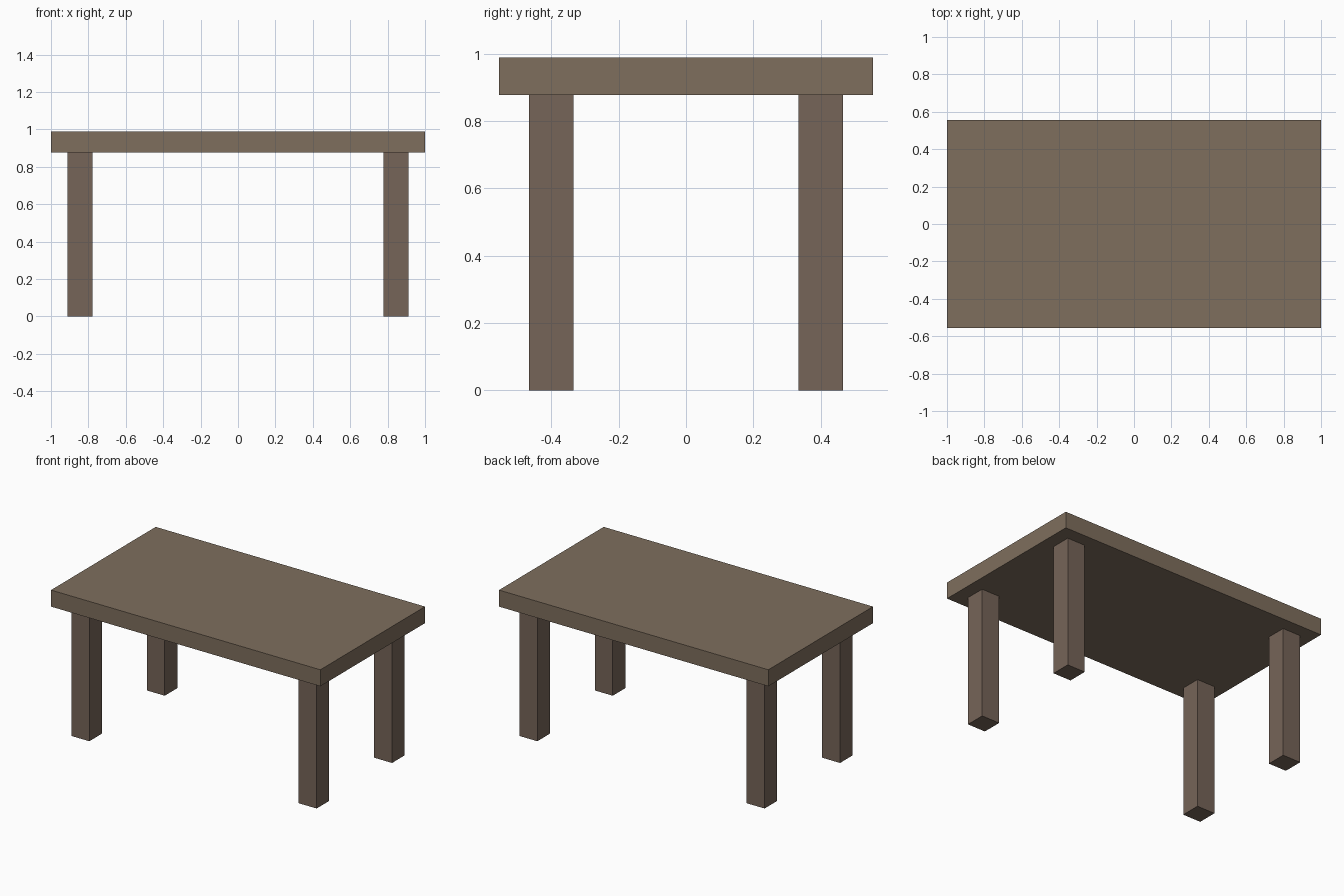
import bpy

if "Cube" in bpy.data.objects:
    bpy.data.objects.remove(bpy.data.objects["Cube"])


def material(name, rgb):
    mat = bpy.data.materials.new(name)
    mat.diffuse_color = (*rgb, 1.0)
    mat.use_nodes = True
    mat.node_tree.nodes["Principled BSDF"].inputs["Base Color"].default_value = mat.diffuse_color
    return mat


def box(name, size, centre, mat):
    bpy.ops.mesh.primitive_cube_add(size=1, location=centre)
    obj = bpy.context.object
    obj.name = name
    obj.scale = size
    bpy.ops.object.transform_apply(location=False, rotation=False, scale=True)
    obj.data.materials.append(mat)
    return obj


top_wood = material("top_wood", (0.21, 0.157, 0.11))
leg_wood = material("leg_wood", (0.18, 0.128, 0.098))

LEG_HEIGHT = 0.878
TOP_THICKNESS = 0.111
LEG_WIDTH = 0.133

# Table top slab
box("table_top", (2.0, 1.11, TOP_THICKNESS),
    (0, 0, LEG_HEIGHT + TOP_THICKNESS / 2), top_wood)

# Four square legs, set in from the corners
for side_x, sx in (("left", -1), ("right", 1)):
    for side_y, sy in (("front", -1), ("back", 1)):
        box(f"{side_y}_{side_x}_leg", (LEG_WIDTH, LEG_WIDTH, LEG_HEIGHT),
            (sx * 0.844, sy * 0.40, LEG_HEIGHT / 2), leg_wood)
